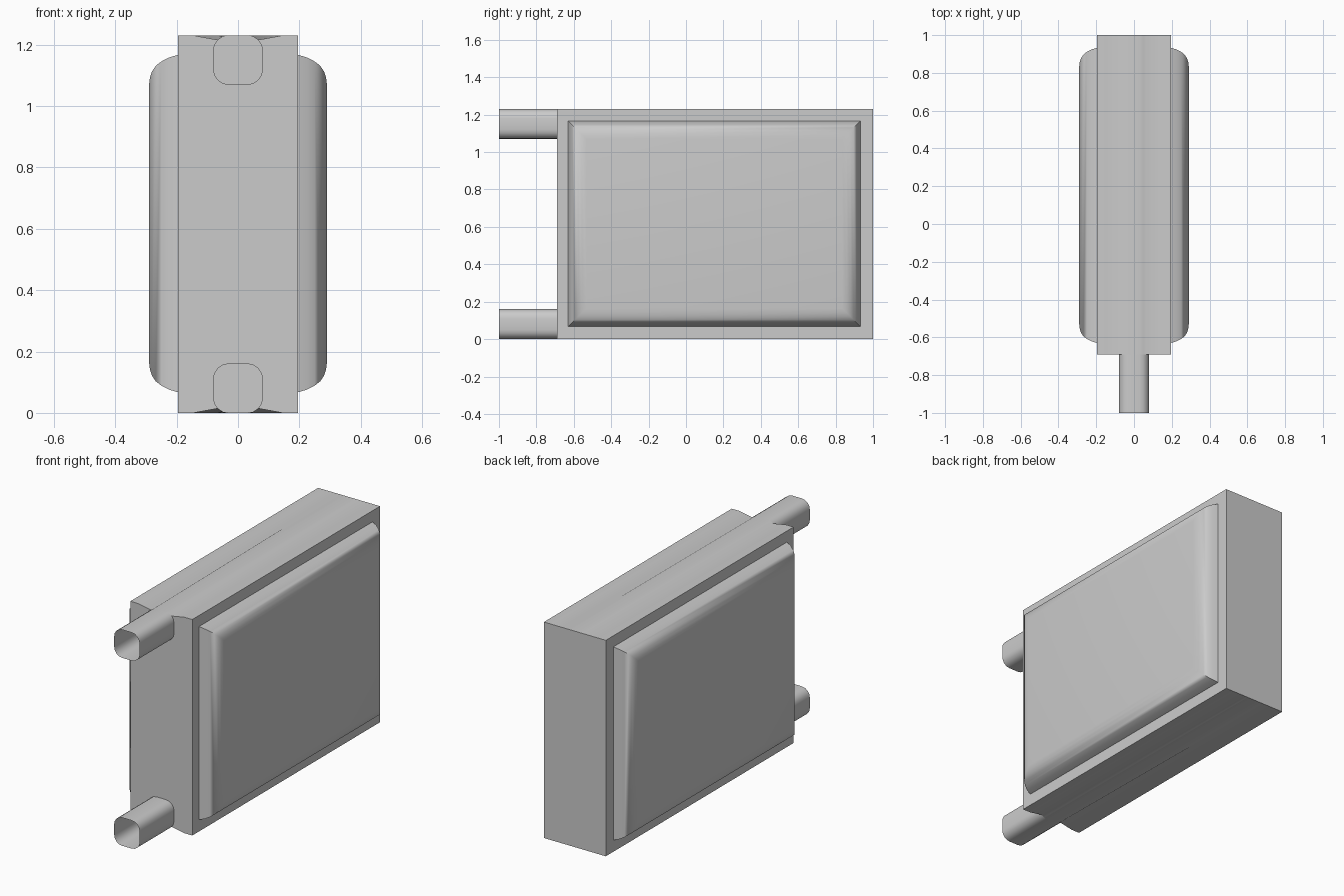
import bpy, bmesh, math

if "Cube" in bpy.data.objects:
    bpy.data.objects.remove(bpy.data.objects["Cube"])

HX, Y0, Y1, H = 0.195, -0.69, 1.0, 1.23   # case half width, front, back, height
TR, TY, RAD = 0.08, -1.0, 0.05            # tube half width, tip, corner radius


def finish(name, bm, angle):
    bmesh.ops.remove_doubles(bm, verts=bm.verts, dist=1e-5)
    bmesh.ops.recalc_face_normals(bm, faces=bm.faces)
    me = bpy.data.meshes.new(name)
    bm.to_mesh(me)
    bm.free()
    ob = bpy.data.objects.new(name, me)
    bpy.context.collection.objects.link(ob)
    bpy.ops.object.select_all(action='DESELECT')
    ob.select_set(True)
    bpy.context.view_layer.objects.active = ob
    bpy.ops.object.shade_smooth_by_angle(angle=math.radians(angle))
    return ob


def tube_profile(cz):
    """Rounded square, counter-clockwise from the lower right corner."""
    pts = []
    for k, (sx, sz) in enumerate([(1, -1), (1, 1), (-1, 1), (-1, -1)]):
        for i in range(5):
            a = math.radians(-90 + 90 * k + 22.5 * i)
            pts.append((sx * (TR - RAD) + RAD * math.cos(a),
                        cz + sz * (TR - RAD) + RAD * math.sin(a)))
    return pts


# Two open tubes at the front
tubes = {"lower_tube": tube_profile(TR), "upper_tube": tube_profile(H - TR)}
for name, prof in tubes.items():
    bm = bmesh.new()
    rings = [[bm.verts.new((x, y, z)) for x, z in prof] for y in (TY, Y0)]
    n = len(prof)
    for i in range(n):
        j = (i + 1) % n
        bm.faces.new((rings[0][i], rings[0][j], rings[1][j], rings[1][i]))
    finish(name, bm, 40)

# Case: top and bottom dip at the front to meet the tubes' rounded corners
bm = bmesh.new()
V = lambda x, y, z: bm.verts.new((x, y, z))
up, low = tubes["upper_tube"], tubes["lower_tube"]
# front outline goes around the inside of both tube openings
# indices 7..12 span the top from the right to the left corner middle
upper_path = [up[i % 20] for i in range(12, 28)]
lower_path = [low[i] for i in range(2, 18)]
front = ([(-HX, 0), (-HX, H), (-0.145, H)] + upper_path + [(0.145, H), (HX, H),
         (HX, 0), (0.145, 0)] + lower_path + [(-0.145, 0)])
bm.faces.new([V(x, Y0, z) for x, z in front])
# top and bottom strips, front edge to straight back edge
for z, mid in ((H, up[7:13]), (0, [(x, H - zz) for x, zz in up[7:13]])):
    edge = [(HX, z), (0.145, z)] + mid + [(-0.145, z), (-HX, z)]
    for (xa, za), (xb, zb) in zip(edge, edge[1:]):
        bm.faces.new((V(xa, Y0, za), V(xb, Y0, zb), V(xb, Y1, z), V(xa, Y1, z)))
# sides and back
for s in (-1, 1):
    bm.faces.new([V(s * HX, y, z) for y, z in ((Y0, 0), (Y1, 0), (Y1, H), (Y0, H))])
bm.faces.new([V(x, Y1, z) for x, z in ((-HX, 0), (HX, 0), (HX, H), (-HX, H))])
finish("case", bm, 30)

# Raised side panels: mitred rectangle rings with a rounded shoulder
steps = [(0.195, 0.0), (0.225, 0.009), (0.25, 0.022), (0.268, 0.036),
         (0.28, 0.054), (0.287, 0.074), (0.29, 0.098)]
for s, name in ((-1, "left_panel"), (1, "right_panel")):
    bm = bmesh.new()
    rings = []
    for x, d in steps:
        a, b, c, e = -0.63 + d, 0.933 - d, 0.067 + d, 1.167 - d
        rings.append([V(s * x, y, z) for y, z in ((a, c), (b, c), (b, e), (a, e))])
    for r, q in zip(rings, rings[1:]):
        for i in range(4):
            j = (i + 1) % 4
            bm.faces.new((r[i], r[j], q[j], q[i]))
    bm.faces.new(rings[-1])
    bm.faces.new(rings[0])
    finish(name, bm, 50)
